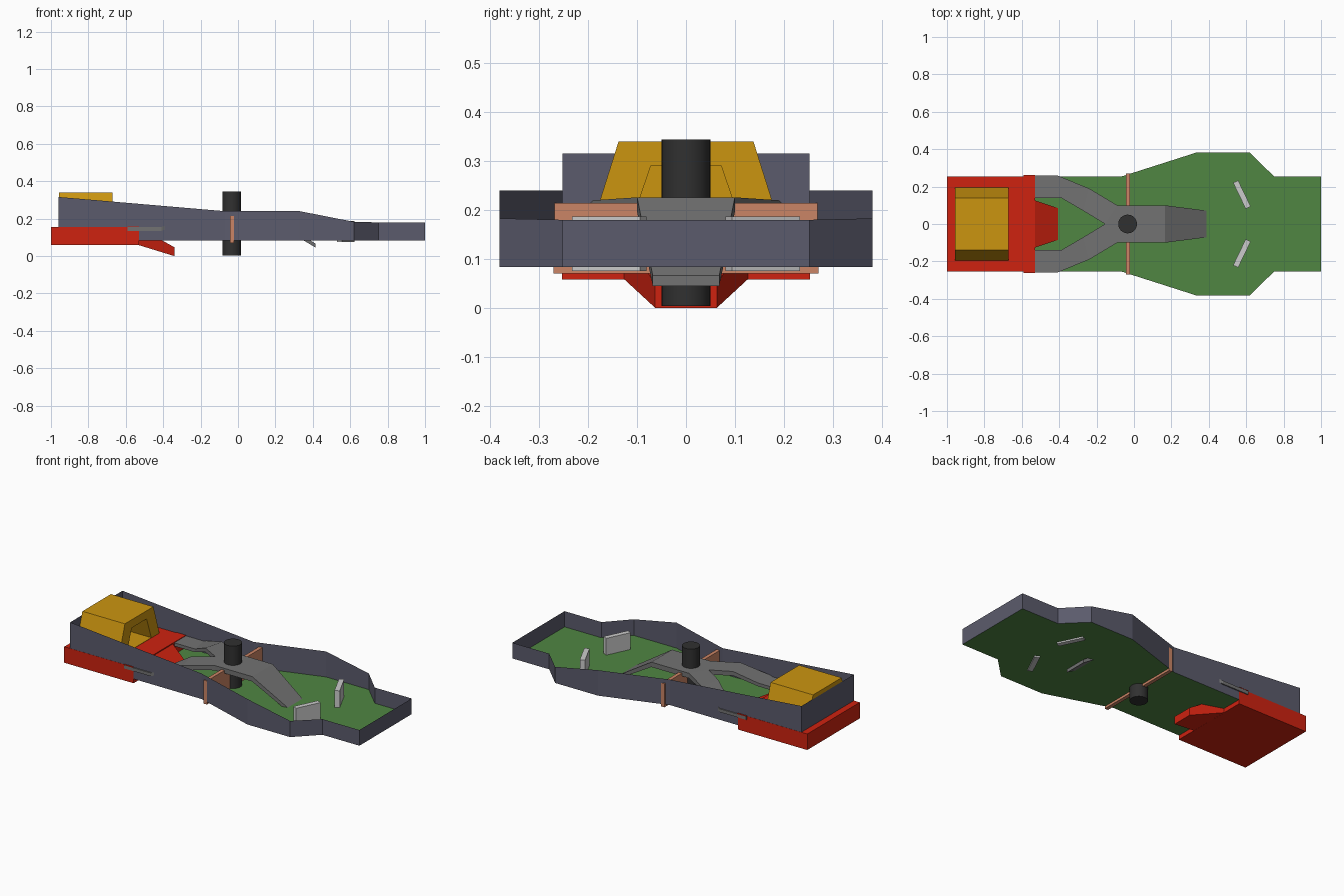
import bpy, bmesh
from mathutils import Matrix, Vector

old = bpy.data.objects.get("Cube")
if old:
    bpy.data.objects.remove(old)


def material(name, r, g, b):
    m = bpy.data.materials.new(name)
    m.use_nodes = True
    m.diffuse_color = (r, g, b, 1)
    m.node_tree.nodes["Principled BSDF"].inputs["Base Color"].default_value = (r, g, b, 1)
    return m


slate = material("slate", 0.105, 0.105, 0.15)
green = material("green", 0.08, 0.24, 0.055)
red = material("red", 0.62, 0.016, 0.005)
yellow = material("yellow", 0.6, 0.3, 0.005)
grey = material("grey", 0.17, 0.17, 0.17)
black = material("black", 0.03, 0.03, 0.03)
copper = material("copper", 0.6, 0.235, 0.133)
pale = material("pale_grey", 0.6, 0.6, 0.6)


def finish(name, bm, mat, closed=True):
    if closed:
        bmesh.ops.recalc_face_normals(bm, faces=bm.faces)
    me = bpy.data.meshes.new(name)
    bm.to_mesh(me)
    bm.free()
    me.materials.append(mat)
    ob = bpy.data.objects.new(name, me)
    bpy.context.collection.objects.link(ob)
    return ob


def loft(name, rings, mat):
    """Skin a closed solid through rings of equal point count."""
    bm = bmesh.new()
    rows = [[bm.verts.new(p) for p in ring] for ring in rings]
    n = len(rows[0])
    for a, b in zip(rows, rows[1:]):
        for i in range(n):
            j = (i + 1) % n
            bm.faces.new((a[i], a[j], b[j], b[i]))
    bm.faces.new(rows[0])
    bm.faces.new(rows[-1])
    return finish(name, bm, mat)


def section(x, z0, z1, low, high=None):
    """Symmetric trapezoid cross-section at x."""
    high = low if high is None else high
    return [(x, -low, z0), (x, low, z0), (x, high, z1), (x, -high, z1)]


def box(name, centre, size, mat, turn=0):
    bm = bmesh.new()
    bmesh.ops.create_cube(bm, size=1, matrix=Matrix.Translation(centre)
                          @ Matrix.Rotation(turn, 4, "Z") @ Matrix.Diagonal((*size, 1)))
    return finish(name, bm, mat)


# Hull outline: x, half width, wall top height
FLOOR = 0.084
side = [(-0.96, 0.253, 0.316), (-0.07, 0.253, 0.24), (0.33, 0.381, 0.24),
        (0.62, 0.381, 0.183), (0.75, 0.253, 0.18), (1.0, 0.253, 0.18)]
outline = [(x, -y, z) for x, y, z in side] + [(x, y, z) for x, y, z in reversed(side)]

# Thin wall sheet around the hull
bm = bmesh.new()
low = [bm.verts.new((x, y, FLOOR)) for x, y, z in outline]
high = [bm.verts.new(p) for p in outline]
for i in range(len(outline)):
    j = (i + 1) % len(outline)
    bm.faces.new((low[i], low[j], high[j], high[i]))
finish("hull_wall", bm, slate, False)

# Floor sheet
bm = bmesh.new()
bm.faces.new([bm.verts.new((x, y, FLOOR)) for x, y, z in outline])
finish("floor", bm, green, False)

# Red rear base, its tongue and the strap over the frame ends
loft("rear_base", [section(-1, 0.058, 0.156, 0.254), section(-0.53, 0.058, 0.156, 0.254)], red)
loft("rear_tongue", [section(-0.535, 0.06, 0.156, 0.128), section(-0.34, 0, 0.047, 0.063)], red)
box("rear_strap", (-0.56, 0, 0.157), (0.06, 0.522, 0.004), red)

# Yellow cabin with a recessed front opening
loft("cabin", [section(-0.958, 0.15, 0.34, 0.198, 0.138),
               section(-0.67, 0.15, 0.34, 0.198, 0.138),
               section(-0.67, 0.158, 0.29, 0.117, 0.072),
               section(-0.9, 0.158, 0.29, 0.117, 0.072)], yellow)

# Forked frame, half profile: inner x, inner y, outer x, outer y, top, thickness
stations = [(0.415, 0, 0.415, 0.068, 0.066, 0.021),
            (0.165, 0, 0.165, 0.1, 0.226, 0.03),
            (-0.155, 0, -0.09, 0.1, 0.226, 0.03),
            (-0.27, 0.07, -0.24, 0.19, 0.22, 0.025),
            (-0.39, 0.14, -0.41, 0.26, 0.155, 0.02),
            (-0.59, 0.14, -0.59, 0.26, 0.155, 0.02)]
for label, s in (("left", 1), ("right", -1)):
    loft(f"frame_{label}",
         [[(xi, s * yi, z - t), (xo, s * yo, z - t), (xo, s * yo, z), (xi, s * yi, z)]
          for xi, yi, xo, yo, z, t in stations], grey)

# Pivot post
bm = bmesh.new()
bmesh.ops.create_cone(bm, cap_ends=True, segments=32, radius1=0.05, radius2=0.05,
                      depth=0.34, matrix=Matrix.Translation((-0.034, 0, 0.174)))
post = finish("pivot_post", bm, black)
bpy.context.view_layer.objects.active = post
post.select_set(True)
bpy.ops.object.shade_smooth_by_angle()
post.select_set(False)

# Copper cross plate
box("cross_plate", (-0.032, 0, 0.142), (0.022, 0.542, 0.144), copper)

# Angled paddles
for label, s in (("left", 1), ("right", -1)):
    along = Vector((0.07, -0.145 * s))
    box(f"paddle_{label}", (0.577, 0.157 * s, 0.131), (0.155, 0.03, 0.112), pale,
        -along.angle_signed(Vector((1, 0))) * -1)
